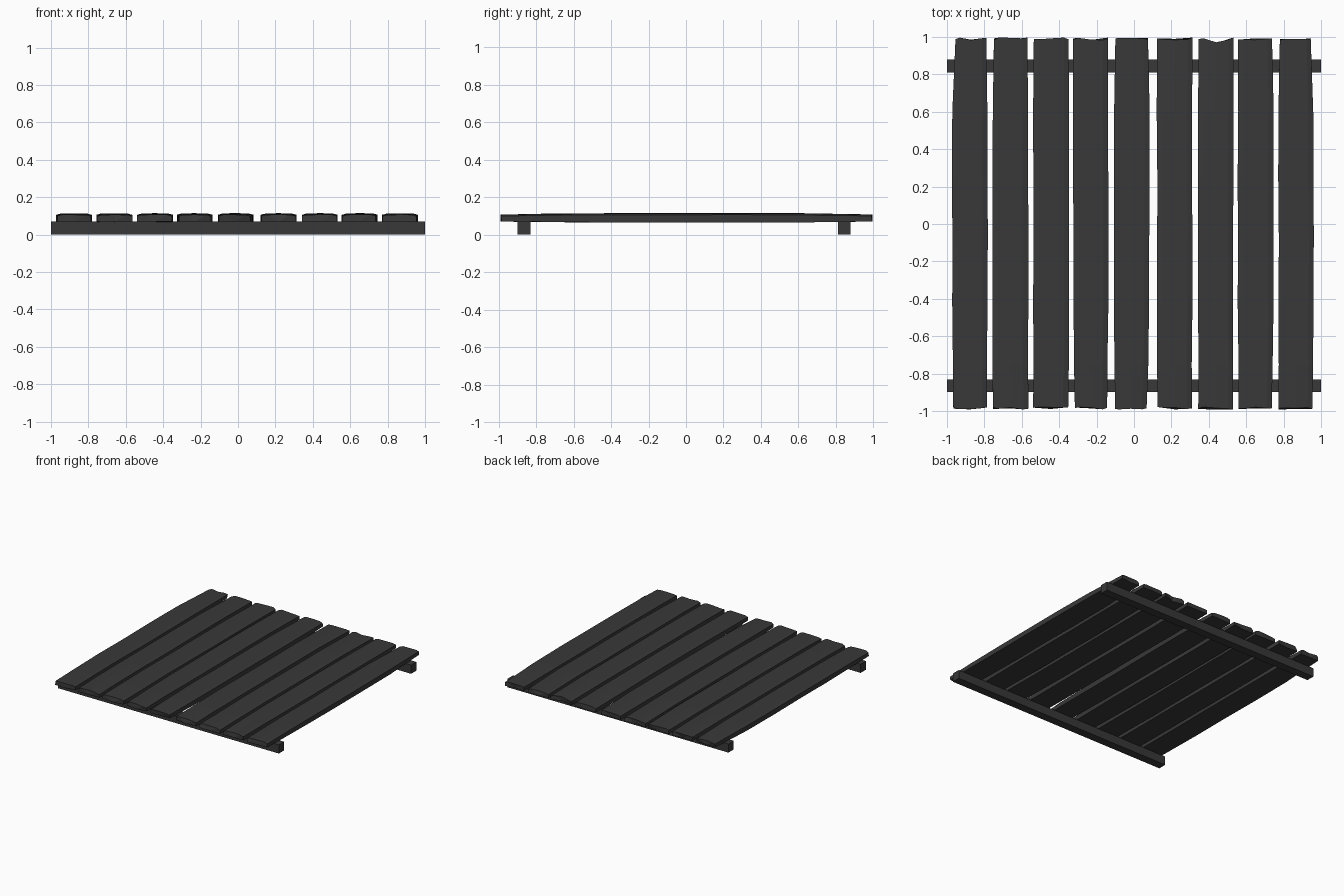
import bpy, bmesh, random

if "Cube" in bpy.data.objects:
    bpy.data.objects.remove(bpy.data.objects["Cube"])

random.seed(4)

wood = bpy.data.materials.new("dark_wood")
wood.diffuse_color = (0.04, 0.04, 0.04, 1)
wood.use_nodes = True
wood.node_tree.nodes["Principled BSDF"].inputs["Base Color"].default_value = wood.diffuse_color


def finish(bm, name):
    bmesh.ops.recalc_face_normals(bm, faces=bm.faces)
    mesh = bpy.data.meshes.new(name)
    bm.to_mesh(mesh)
    bm.free()
    mesh.materials.append(wood)
    obj = bpy.data.objects.new(name, mesh)
    bpy.context.collection.objects.link(obj)
    return obj


def jit(a):
    return random.uniform(-a, a)


def plank(name, left, right, notch=0.0):
    """Worn board: left/right are edge x positions at front, middle, back."""
    bm = bmesh.new()
    stations = [-0.985, -0.75, -0.42, -0.1, 0.25, 0.6, 0.99]
    rings = []
    for y in stations:
        t = abs(y)
        k = 0 if y < 0 else 2
        w = max(0.0, (t - 0.6) / 0.4)
        end = t > 0.9
        xl = left[1] * (1 - w) + left[k] * w + jit(0.002)
        xr = right[1] * (1 - w) + right[k] * w + jit(0.002)
        top = 0.114 - 0.007 * w
        bot = 0.066 + 0.005 * w
        width = xr - xl
        # fraction across, height: underside, then worn top
        profile = [(0, bot), (0.5, bot), (1, bot), (1, top - 0.008),
                   (0.86, top - 0.001), (0.5, top), (0.14, top - 0.001), (0, top - 0.008)]
        ring = []
        for f, z in profile:
            yy = y + (jit(0.007) if end else 0)
            if f == 0.5 and y > 0.9:
                yy -= notch
            ring.append(bm.verts.new((xl + f * width, yy, z + jit(0.001))))
        rings.append(ring)
    n = len(rings[0])
    for a, b in zip(rings, rings[1:]):
        for i in range(n):
            j = (i + 1) % n
            bm.faces.new((a[i], a[j], b[j], b[i]))
    # End caps, split into quads so the ragged ends stay faceted
    for r in (rings[0], rings[-1]):
        bm.faces.new((r[0], r[1], r[6], r[7]))
        bm.faces.new((r[1], r[5], r[6]))
        bm.faces.new((r[1], r[2], r[3], r[4]))
        bm.faces.new((r[1], r[4], r[5]))
    finish(bm, name)


# Nine boards: edges at (front, middle, back)
boards = [
    ((-0.965, -0.972, -0.955), (-0.785, -0.783, -0.79)),
    ((-0.755, -0.755, -0.75), (-0.565, -0.565, -0.57)),
    ((-0.54, -0.538, -0.535), (-0.352, -0.348, -0.35)),
    ((-0.315, -0.325, -0.325), (-0.145, -0.138, -0.14)),
    ((-0.10, -0.108, -0.10), (0.065, 0.082, 0.073)),
    ((0.125, 0.123, 0.125), (0.31, 0.311, 0.312)),
    ((0.345, 0.343, 0.345), (0.528, 0.53, 0.53)),
    ((0.56, 0.556, 0.556), (0.738, 0.745, 0.738)),
    ((0.775, 0.773, 0.778), (0.953, 0.96, 0.945)),
]
for i, (l, r) in enumerate(boards):
    plank(f"plank_{i + 1}", l, r, 0.02 if i == 6 else 0.0)

# Two cross rails underneath
for name, y in (("front_rail", -0.865), ("back_rail", 0.845)):
    bm = bmesh.new()
    bmesh.ops.create_cube(bm, size=1)
    for v in bm.verts:
        v.co = (v.co.x * 2, y + v.co.y * 0.068, 0.0355 + v.co.z * 0.071)
    finish(bm, name)
